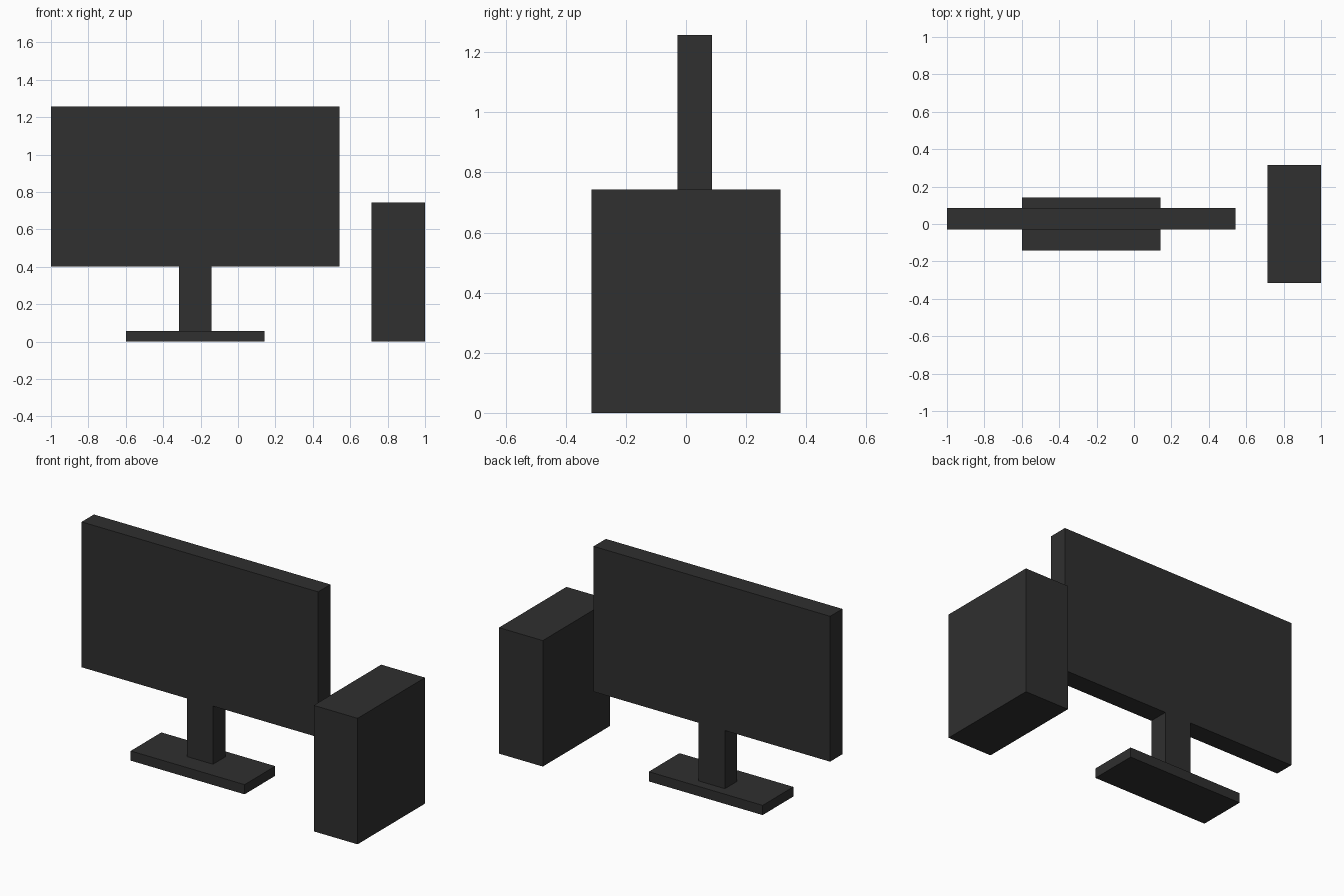
import bpy

if "Cube" in bpy.data.objects:
    bpy.data.objects.remove(bpy.data.objects["Cube"])

# One dark material for everything
mat = bpy.data.materials.new("dark_grey")
mat.diffuse_color = (0.029, 0.029, 0.029, 1)
mat.use_nodes = True
mat.node_tree.nodes["Principled BSDF"].inputs["Base Color"].default_value = mat.diffuse_color

U = 1 / 35  # grid unit of the blocky model


def box(name, lo, hi):
    """Box between two corners given in grid units."""
    bpy.ops.mesh.primitive_cube_add(
        size=1, location=[(a + b) / 2 * U for a, b in zip(lo, hi)])
    ob = bpy.context.object
    ob.name = name
    ob.scale = [(b - a) * U for a, b in zip(lo, hi)]
    bpy.ops.object.transform_apply(location=False, rotation=False, scale=True)
    ob.data.materials.append(mat)
    return ob


# Monitor: foot, neck and screen
box("monitor_base", (-21, -5, 0), (5, 5, 2))
box("monitor_neck", (-11, -1, 2), (-5, 3, 14))
box("monitor_screen", (-35, -1, 14), (19, 3, 44))

# Computer case standing beside it
box("computer_tower", (25, -11, 0), (35, 11, 26))
